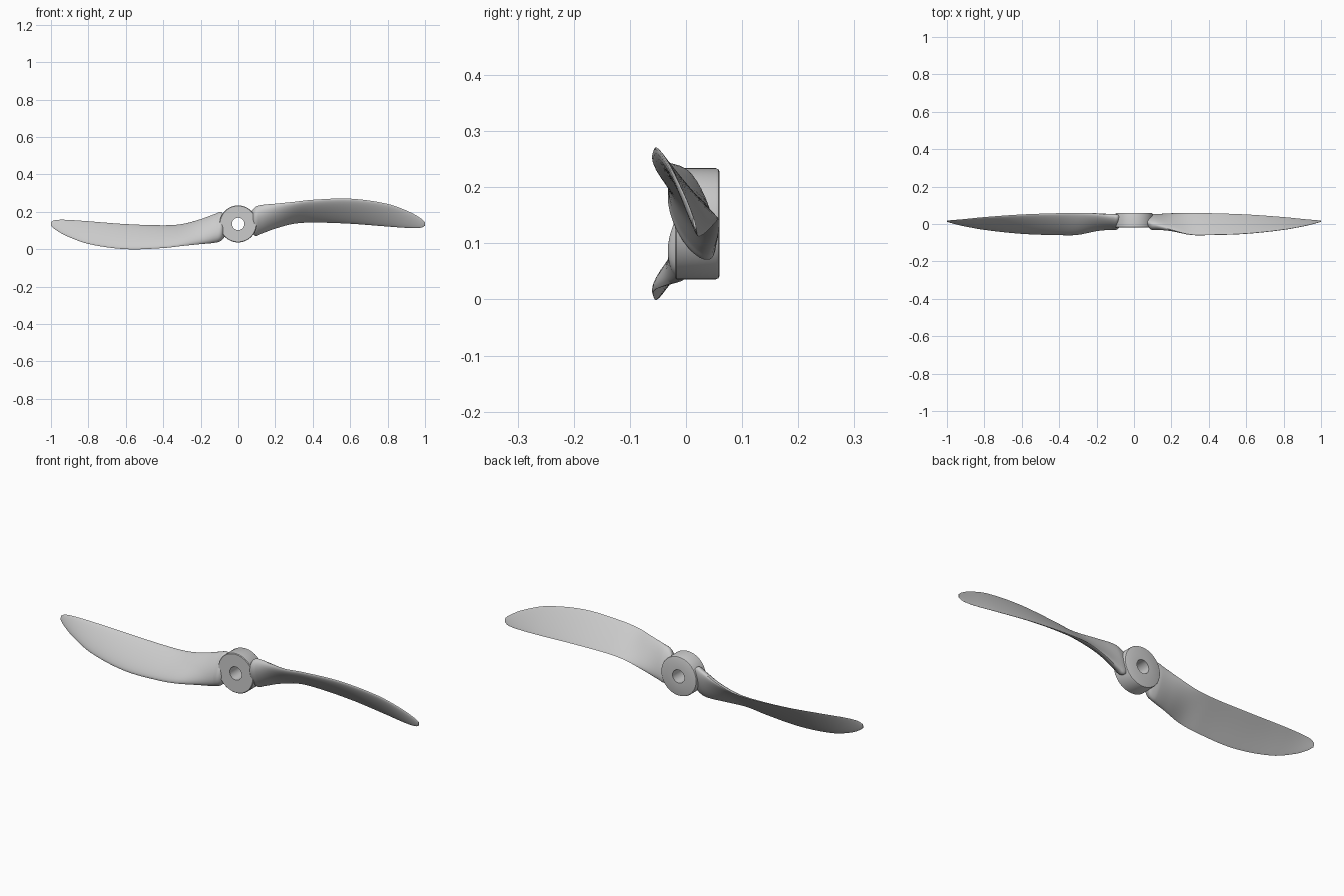
import bpy, bmesh, math
from mathutils import Matrix, Vector

if "Cube" in bpy.data.objects:
    bpy.data.objects.remove(bpy.data.objects["Cube"])

CZ = 0.135  # height of the hub axis

# blade stations: x, leading edge y z, trailing edge y z, front bulge, back bulge
STATIONS = [
    (0.065, 0.012, 0.195, 0.042, 0.100, 0.025, 0.010),
    (0.090, -0.004, 0.224, 0.042, 0.072, 0.042, 0.022),
    (0.120, -0.010, 0.235, 0.046, 0.081, 0.040, 0.022),
    (0.200, -0.031, 0.243, 0.056, 0.111, 0.028, 0.012),
    (0.300, -0.056, 0.253, 0.060, 0.137, 0.020, 0.001),
    (0.400, -0.058, 0.264, 0.058, 0.143, 0.017, 0.000),
    (0.600, -0.051, 0.270, 0.051, 0.136, 0.014, 0.000),
    (0.800, -0.030, 0.242, 0.037, 0.121, 0.010, 0.000),
    (0.920, -0.008, 0.198, 0.025, 0.113, 0.007, 0.000),
    (0.980, 0.007, 0.163, 0.020, 0.115, 0.004, 0.000),
    (1.000, 0.013, 0.145, 0.017, 0.125, 0.002, 0.000),
]


def slope(i):
    a, b = STATIONS[max(i - 1, 0)], STATIONS[min(i + 1, len(STATIONS) - 1)]
    return [(q - p) / (b[0] - a[0]) for p, q in zip(a, b)]


def smooth_stations(steps):
    out = []
    for i in range(len(STATIONS) - 1):
        a, b, ma, mb = STATIONS[i], STATIONS[i + 1], slope(i), slope(i + 1)
        h = b[0] - a[0]
        for k in range(steps):
            t = k / steps
            out.append([(2*t**3 - 3*t*t + 1) * p + (t**3 - 2*t*t + t) * h * m
                        + (3*t*t - 2*t**3) * q + (t**3 - t*t) * h * n
                        for p, q, m, n in zip(a, b, ma, mb)])
    return out + [list(STATIONS[-1])]


def finish(bm, name):
    bmesh.ops.recalc_face_normals(bm, faces=bm.faces)
    me = bpy.data.meshes.new(name)
    bm.to_mesh(me)
    bm.free()
    ob = bpy.data.objects.new(name, me)
    bpy.context.collection.objects.link(ob)
    bpy.ops.object.select_all(action='DESELECT')
    ob.select_set(True)
    bpy.context.view_layer.objects.active = ob
    bpy.ops.object.shade_smooth_by_angle(angle=math.radians(40))
    return ob


def bridge(bm, a, b):
    n = len(a)
    for j in range(n):
        bm.faces.new((a[j], a[(j + 1) % n], b[(j + 1) % n], b[j]))


# twisted blade lofted through airfoil sections
def make_blade(name, turn):
    bm = bmesh.new()
    rings = []
    n = 14
    for x, yl, zl, yt, zt, front, back in smooth_stations(6):
        lead, trail = Vector((x, yl, zl)), Vector((x, yt, zt))
        d = (trail - lead).normalized()
        normal = Vector((0, d.z, -d.y))  # towards the front
        if normal.y > 0:
            normal.negate()
        ring = []
        for k in range(2 * n):
            ang = math.pi * k / n
            u = (1 - math.cos(ang)) / 2
            s = math.sin(ang)
            taper = 1.15 - 0.3 * u
            off = s * taper * front if s >= 0 else s * (back + 0.002)
            ring.append(bm.verts.new(lead.lerp(trail, u) + normal * off))
        rings.append(ring)
    for a, b in zip(rings, rings[1:]):
        bridge(bm, a, b)
    bm.faces.new(rings[0])
    bm.faces.new(rings[-1])
    centre = Vector((0, 0, CZ))
    bmesh.ops.rotate(bm, verts=bm.verts, cent=centre,
                     matrix=Matrix.Rotation(turn, 3, 'Y'))
    return finish(bm, name)


# hub ring with rounded rims and a through hole
def make_hub():
    bm = bmesh.new()
    profile = [(0.033, -0.02), (0.096, -0.02), (0.099, -0.017), (0.099, 0.053),
               (0.097, 0.058), (0.092, 0.06), (0.033, 0.06)]
    n = 64
    rings = [[bm.verts.new((r * math.cos(2 * math.pi * k / n), y,
                            CZ + r * math.sin(2 * math.pi * k / n)))
              for k in range(n)] for r, y in profile]
    for i in range(len(rings)):
        bridge(bm, rings[i], rings[(i + 1) % len(rings)])
    return finish(bm, "hub")


make_hub()
make_blade("blade_right", 0)
make_blade("blade_left", math.pi)
